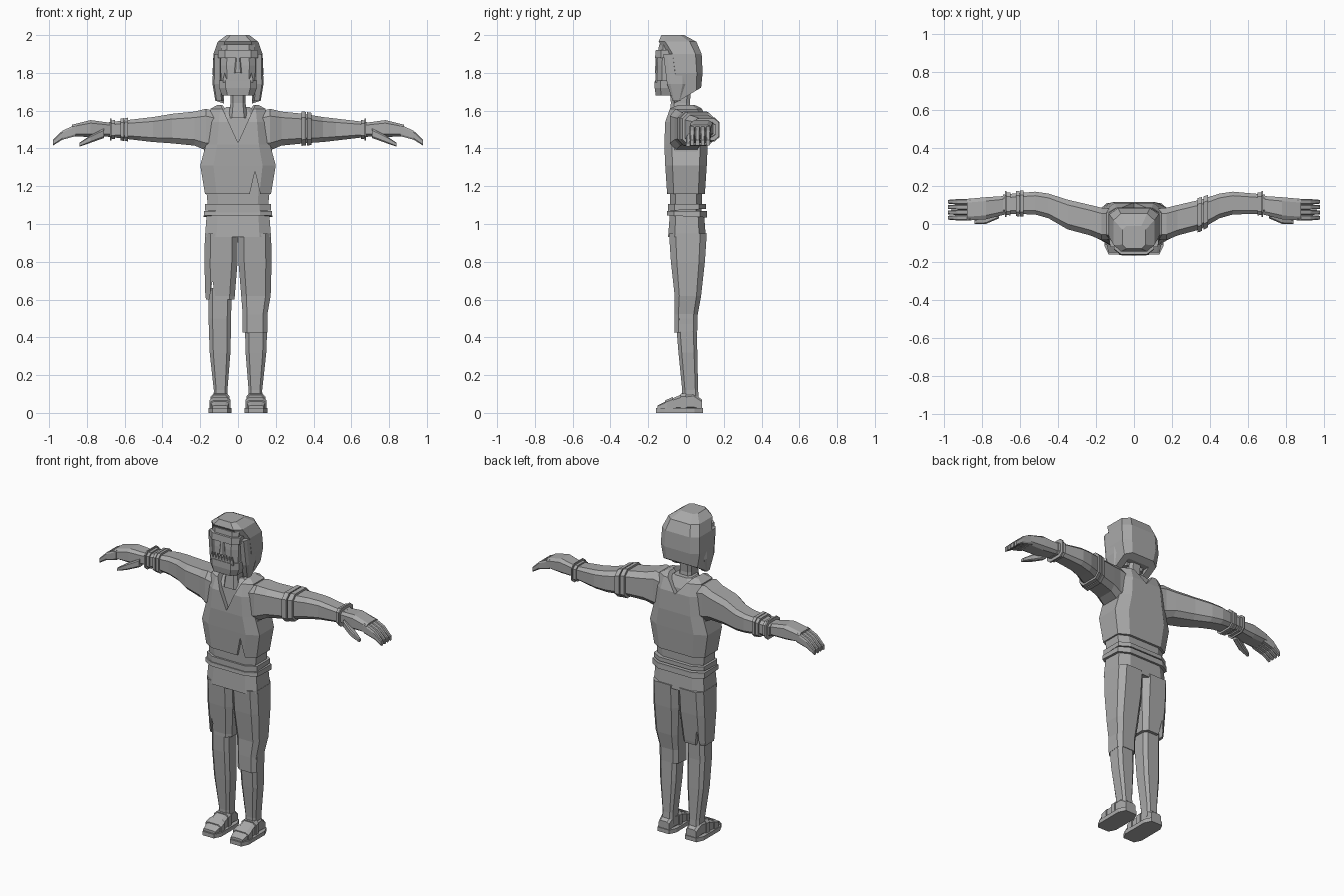
import bpy, bmesh

default = bpy.data.objects.get("Cube")
if default:
    bpy.data.objects.remove(default, do_unlink=True)

grey = bpy.data.materials.new("plain grey")
grey.use_nodes = True
grey.diffuse_color = (.4, .4, .4, 1)
grey.node_tree.nodes["Principled BSDF"].inputs["Base Color"].default_value = grey.diffuse_color


def finish(name, bm):
    """Turn a bmesh into a flat shaded object."""
    bmesh.ops.recalc_face_normals(bm, faces=bm.faces)
    mesh = bpy.data.meshes.new(name)
    bm.to_mesh(mesh)
    bm.free()
    mesh.materials.append(grey)
    obj = bpy.data.objects.new(name, mesh)
    bpy.context.collection.objects.link(obj)
    return obj


def loft(name, axis, rings, side=1, slope=0):
    """Eight sided rings (position, centre, half size, centre, half size) along an axis."""
    corner = .65
    outline = []
    for sign in (1, -1):
        outline += [(sign, -sign * corner), (sign, sign * corner),
                    (sign * corner, sign), (-sign * corner, sign)]
    bm = bmesh.new()
    loops = []
    for position, a, half_a, b, half_b in rings:
        loop = []
        for u, v in outline:
            tilt = 0 if loops else slope * v * half_b
            point = [a + u * half_a, b + v * half_b]
            point.insert(axis, position + tilt)
            point[0] *= side
            loop.append(bm.verts.new(point))
        loops.append(loop)
    for low, high in zip(loops, loops[1:]):
        for i in range(len(outline)):
            bm.faces.new((low[i - 1], low[i], high[i], high[i - 1]))
    bm.faces.new(loops[0])
    bm.faces.new(loops[-1])
    return finish(name, bm)


def section(rings, position):
    """Interpolate the ring of a loft at a position."""
    for low, high in zip(rings, rings[1:]):
        if low[0] <= position <= high[0]:
            t = (position - low[0]) / (high[0] - low[0])
            return tuple(p + (q - p) * t for p, q in zip(low, high))


def shell(name, axis, rings, start, end, grow=0, **options):
    """Wrap part of a loft, thicker by grow: bands, belts, straps and trouser legs."""
    inside = [ring for ring in rings if start < ring[0] < end]
    chosen = [section(rings, start)] + inside + [section(rings, end)]
    wrapped = [(p, a, half_a + grow, b, half_b + grow) for p, a, half_a, b, half_b in chosen]
    return loft(name, axis, wrapped, **options)


def upright(rings, y=0):
    """Complete (height, half width, half depth) rings around the middle of the body."""
    return [(z, 0, width, y, depth) for z, width, depth in rings]


def prism(name, outline, front, back):
    """Extrude an outline in x and z through depth."""
    bm = bmesh.new()
    face = bm.faces.new([bm.verts.new((x, front, z)) for x, z in outline])
    out = bmesh.ops.extrude_face_region(bm, geom=[face])
    for item in out["geom"]:
        if isinstance(item, bmesh.types.BMVert):
            item.co.y = back
    return finish(name, bm)


def cut(obj, outline, front, back):
    """Remove an extruded outline from an object."""
    cutter = prism("cutter", outline, front, back)
    cutter.hide_render = True
    mod = obj.modifiers.new("cut", "BOOLEAN")
    mod.operation = "DIFFERENCE"
    mod.solver = "EXACT"
    mod.object = cutter
    bpy.context.view_layer.objects.active = obj
    bpy.ops.object.modifier_apply(modifier=mod.name)
    bpy.data.objects.remove(cutter, do_unlink=True)


def notch(x, half_width, base, tip):
    """Triangle for a tear or a neckline."""
    return [(x - half_width, base), (x, tip), (x + half_width, base)]


# Torso and neck
loft("torso", 2, upright([(1, .15, .08), (1.3, .18, .09), (1.45, .18, .09),
                          (1.56, .13, .08), (1.62, .06, .05)]))
loft("neck", 2, upright([(1.56, .05, .06), (1.64, .04, .05), (1.74, .04, .06)], y=-.03))

# Torn vest with open neck
vest = loft("vest", 2, upright([(1.16, .175, .1), (1.31, .2, .11), (1.42, .17, .115),
                                (1.54, .155, .11), (1.61, .145, .085), (1.63, .11, .05)]))
cut(vest, notch(0, .1, 1.65, 1.43), -.3, 0)
cut(vest, notch(0, .1, 1.65, 1.53), 0, .3)
cut(vest, notch(.09, .03, 1.15, 1.28), -.3, 0)

# Crossed belts and trousers
hips = upright([(.93, .175, .1), (1.06, .165, .09), (1.11, .165, .09)], y=.005)
shell("trouser_hips", 2, hips, .93, 1.06)
shell("upper_belt", 2, hips, 1.075, 1.105, grow=.01, slope=.05)
shell("lower_belt", 2, hips, 1.04, 1.07, grow=.015, slope=-.05)
trouser = [(.43, .09, .065, 0, .06), (.52, .09, .065, 0, .062), (.62, .095, .078, .01, .07),
           (.8, .09, .088, .01, .09), (.95, .088, .087, .01, .1)]
short_leg = shell("right_short_trouser_leg", 2, trouser, .6, .95, side=-1)
cut(short_leg, notch(-.135, .02, .58, .7), -.3, .3)
shell("left_long_trouser_leg", 2, trouser, .43, .95, slope=.1)

# Limb profiles for one side
leg = [(.05, .092, .038, .025, .045), (.12, .092, .036, .022, .042), (.32, .095, .055, .01, .05),
       (.5, .096, .06, 0, .055), (.66, .095, .06, 0, .06)]
foot = [(-.15, .095, .04, .03, .01), (-.1, .095, .05, .04, .025), (-.03, .095, .045, .055, .04),
        (.04, .095, .04, .06, .045), (.085, .095, .035, .04, .03)]
arm = [(.1, 0, .08, 1.49, .1), (.17, 0, .085, 1.5, .11), (.23, .02, .08, 1.505, .09),
       (.35, .05, .078, 1.505, .078), (.45, .095, .065, 1.5, .066), (.52, .11, .06, 1.5, .058),
       (.69, .105, .05, 1.5, .038)]
hand = [(.67, .1, .048, 1.5, .035), (.78, .083, .058, 1.505, .045), (.88, .075, .057, 1.495, .03)]
thumb = [(.71, .05, .02, 1.48, .025), (.78, .02, .02, 1.45, .02), (.84, .01, .01, 1.42, .01)]
lock = [(1.65, .1, .02, -.05, .02), (1.74, .11, .025, -.05, .05), (1.9, .11, .02, -.06, .06)]

for side, word in ((1, "left_"), (-1, "right_")):
    # Lower leg, sandal and straps
    loft(word + "leg", 2, leg, side=side)
    loft(word + "sole", 2, [(z, .095, .06, -.035, .125) for z in (0, .025)], side=side)
    loft(word + "foot", 1, foot, side=side)
    shell(word + "toe_strap", 1, foot, -.11, -.07, grow=.006, side=side)
    shell(word + "ankle_strap", 1, foot, -.03, 0, grow=.006, side=side)

    # Arm, hand and torn wrist cuff
    loft(word + "arm", 0, arm, side=side)
    loft(word + "hand", 0, hand, side=side)
    loft(word + "thumb", 0, thumb, side=side)
    for number in range(4):
        y = .033 + .028 * number
        finger = [(.86, y, .015, 1.495, .03), (.93, y, .014, 1.47, .024), (.98, y, .01, 1.43, .015)]
        loft(word + "finger", 0, finger, side=side)
    shell(word + "wrist_cuff", 0, arm, .65, .67, grow=.008, side=side)
    shell(word + "cuff_rim", 0, arm, .67, .678, grow=.018, side=side)

    # Hanging hair locks beside the neck
    loft(word + "hair_lock", 2, lock, side=side)

# Paired bands on one upper arm and the other forearm
for start in (.335, .365):
    shell("left_arm_band", 0, arm, start, start + .024, grow=.012)
for start in (.582, .604):
    shell("right_arm_band", 0, arm, start, start + .018, grow=.012, side=-1)

# Face, headband and jagged beard
face = upright([(1.68, .075, .072), (1.72, .09, .078), (1.84, .092, .076), (1.95, .09, .065)], y=-.078)
loft("face", 2, face)
shell("headband", 2, face, 1.88, 1.92, grow=.014)
shell("beard", 2, face, 1.68, 1.76, grow=.01)
loft("nose", 2, upright([(1.8, .02, .02), (1.88, .012, .015)], y=-.145))
points = [(.08 - .01 * step, 1.8 if step % 2 else 1.765) for step in range(17)]
prism("beard_points", [(-.08, 1.75), (.08, 1.75)] + points, -.162, -.153)

# Hair, hollowed above the neck
hair = loft("hair", 2, [(1.68, 0, .118, .01, .07), (1.8, 0, .135, 0, .088), (1.9, 0, .13, -.01, .093),
                        (1.965, 0, .107, -.045, .1), (2, 0, .06, -.07, .06)], slope=.6)
cut(hair, [(x, z) for x, z in zip((-.075, .075, .075, -.075), (1.5, 1.5, 1.7, 1.7))], -.3, .045)
